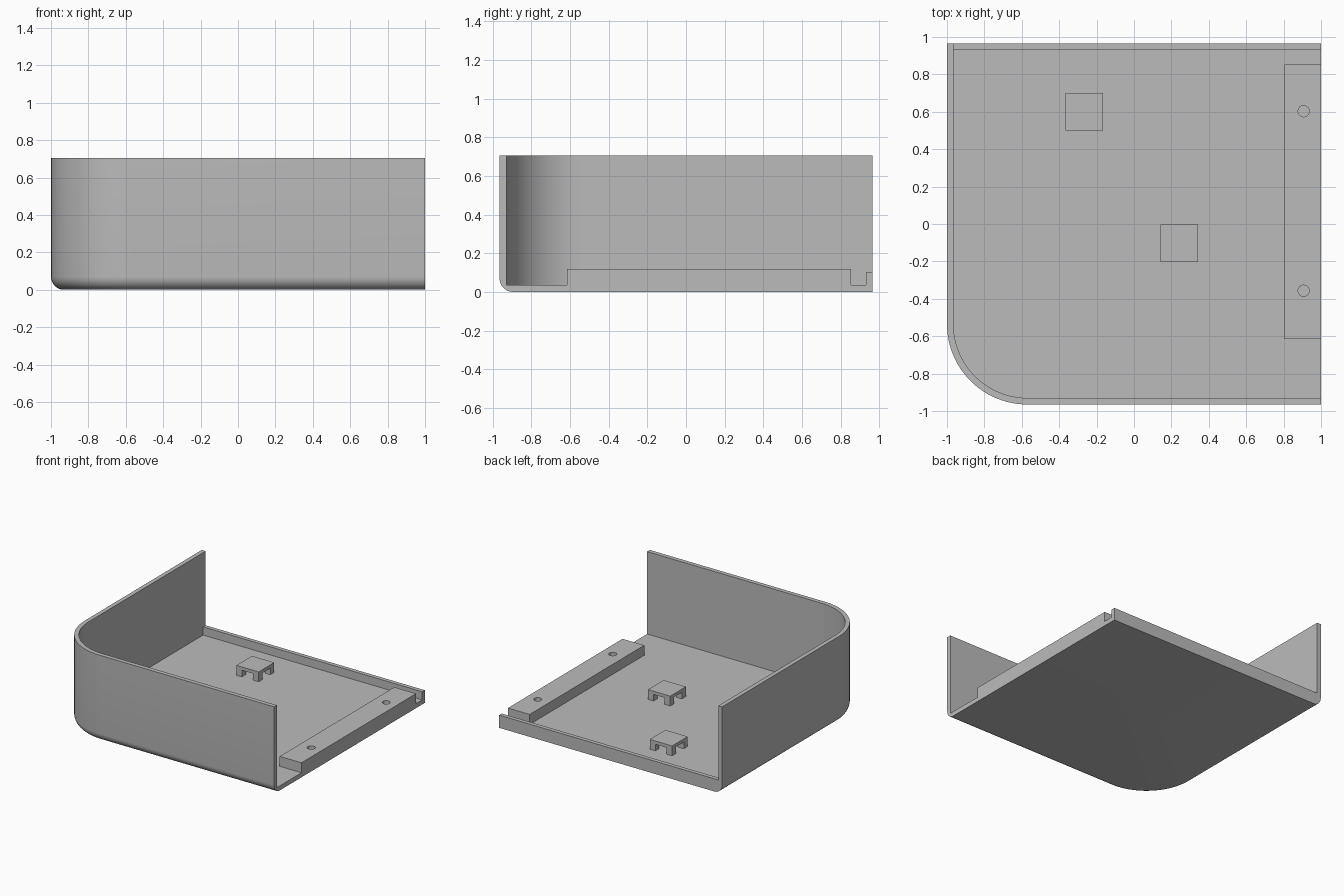
import bpy, bmesh, math

cube = bpy.data.objects.get("Cube")
if cube:
    bpy.data.objects.remove(cube, do_unlink=True)

X, Y, HEIGHT = 1.0, 0.965, 0.705      # half extents and wall height
WALL, FLOOR = 0.035, 0.037
CORNER, FILLET = 0.43, 0.07

grey = bpy.data.materials.new("plain grey")
grey.use_nodes = True
grey.diffuse_color = (0.5, 0.5, 0.5, 1)
grey.node_tree.nodes["Principled BSDF"].inputs["Base Color"].default_value = (0.5, 0.5, 0.5, 1)


def add_object(name, bm):
    bmesh.ops.recalc_face_normals(bm, faces=bm.faces[:])
    mesh = bpy.data.meshes.new(name)
    bm.to_mesh(mesh)
    bm.free()
    mesh.materials.append(grey)
    obj = bpy.data.objects.new(name, mesh)
    bpy.context.collection.objects.link(obj)
    return obj


def add_box(bm, low, high):
    verts = bmesh.ops.create_cube(bm, size=1)["verts"]
    for v in verts:
        v.co = [h if c > 0 else l for c, l, h in zip(v.co, low, high)]


def smooth(obj):
    bpy.ops.object.select_all(action='DESELECT')
    bpy.context.view_layer.objects.active = obj
    obj.select_set(True)
    bpy.ops.object.shade_smooth_by_angle(angle=math.radians(30))


def wall_path(inset):
    """Front edge, rounded corner, then left edge."""
    pts = [(X, -Y + inset)]
    r, steps = CORNER - inset, 24
    for i in range(steps + 1):
        a = math.pi / 2 * i / steps
        pts.append((-X + CORNER - r * math.sin(a), -Y + CORNER - r * math.cos(a)))
    return pts + [(-X + inset, Y)]


# Shell: wall section (inset, height) swept along the path, closed by the floor
section = []
for i in range(9):
    a = math.pi / 2 * i / 8
    section.append((FILLET * (1 - math.sin(a)), FILLET * (1 - math.cos(a))))
section += [(0, HEIGHT), (WALL, HEIGHT), (WALL, FLOOR)]

bm = bmesh.new()
rows = [[bm.verts.new((x, y, z)) for x, y in wall_path(inset)] for inset, z in section]
for lower, upper in zip(rows, rows[1:]):
    for i in range(len(lower) - 1):
        bm.faces.new((lower[i], lower[i + 1], upper[i + 1], upper[i]))
under = bm.verts.new((X, Y, 0))
over = bm.verts.new((X, Y, FLOOR))
bm.faces.new(rows[0] + [under])
bm.faces.new(rows[-1] + [over])
for end in (0, -1):
    bm.faces.new([row[end] for row in rows] + [over, under])
smooth(add_object("shell", bm))

# Low lip along the back of the floor
bm = bmesh.new()
add_box(bm, (-X + WALL, 0.932, FLOOR), (X, Y, 0.103))
add_object("back_lip", bm)

# Mounting rail with two screw holes
bm = bmesh.new()
add_box(bm, (0.805, -0.615, FLOOR), (X, 0.853, 0.118))
rail = add_object("mounting_rail", bm)
for y in (-0.357, 0.603):
    bm = bmesh.new()
    bmesh.ops.create_cone(bm, cap_ends=True, segments=32, radius1=0.03, radius2=0.03, depth=0.4)
    bmesh.ops.translate(bm, verts=bm.verts[:], vec=(0.907, y, 0.1))
    cutter = add_object("screw_hole_cutter", bm)
    cutter.hide_render = True
    mod = rail.modifiers.new("screw_hole", 'BOOLEAN')
    mod.operation, mod.solver, mod.object = 'DIFFERENCE', 'EXACT', cutter
    bpy.context.view_layer.objects.active = rail
    bpy.ops.object.modifier_apply(modifier=mod.name)
    bpy.data.objects.remove(cutter, do_unlink=True)
smooth(rail)

# Tie blocks: four posts under a roof, leaving crossed tunnels
HALF, POST, ROOF, TOP = 0.1, 0.05, 0.09, 0.117
for name, cx, cy in (("back_tie_block", -0.265, 0.6), ("front_tie_block", 0.243, -0.102)):
    bm = bmesh.new()
    add_box(bm, (cx - HALF, cy - HALF, ROOF), (cx + HALF, cy + HALF, TOP))
    for x in (cx - HALF, cx + HALF - POST):
        for y in (cy - HALF, cy + HALF - POST):
            add_box(bm, (x, y, FLOOR), (x + POST, y + POST, ROOF))
    add_object(name, bm)
